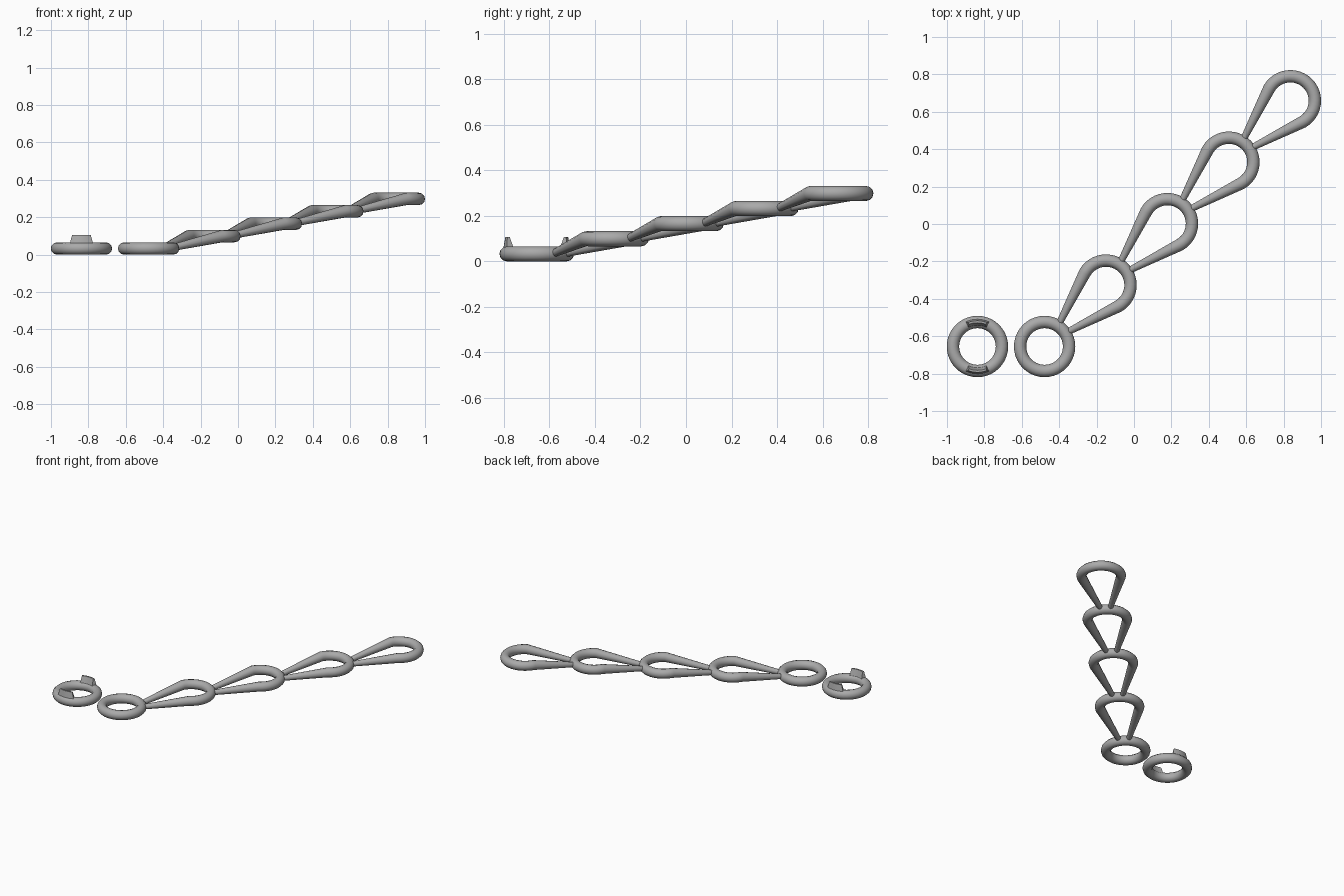
import bpy, bmesh, math
from math import sin, cos, radians

if "Cube" in bpy.data.objects:
    bpy.data.objects.remove(bpy.data.objects["Cube"])

R, T = 0.131, 0.033        # ring radius and tube radius
STEP, RISE = 0.3285, 0.0663
X0, Y0 = -0.478, -0.655    # first chain ring

mat = bpy.data.materials.new("plain_grey")
mat.diffuse_color = (0.4, 0.4, 0.4, 1)
mat.use_nodes = True
mat.node_tree.nodes["Principled BSDF"].inputs["Base Color"].default_value = mat.diffuse_color


def finish(ob):
    if not ob.data.materials:
        ob.data.materials.append(mat)
    bpy.ops.object.select_all(action='DESELECT')
    ob.select_set(True)
    bpy.context.view_layer.objects.active = ob
    bpy.ops.object.shade_smooth_by_angle(angle=radians(40))


def ring(name, x, y):
    bpy.ops.mesh.primitive_torus_add(major_radius=R, minor_radius=T, major_segments=40,
                                     minor_segments=12, location=(x, y, T))
    ob = bpy.context.object
    ob.name = name
    finish(ob)


def link(name, k):
    # open teardrop: a 210 degree arc with two tapered arms reaching down to the previous ring
    cx, cy, cz = X0 + k * STEP, Y0 + k * STEP, T + k * RISE
    px, py, pz = cx - STEP, cy - STEP, cz - RISE
    pts = [(px + R * cos(radians(33)), py + R * sin(radians(33)), pz, 0.5)]
    for i in range(25):
        a = radians(-60 + 210 * i / 24)
        pts.append((cx + R * cos(a), cy + R * sin(a), cz, 1))
    pts.append((px + R * cos(radians(57)), py + R * sin(radians(57)), pz, 0.5))
    cu = bpy.data.curves.new(name, 'CURVE')
    cu.dimensions = '3D'
    cu.bevel_depth = T
    cu.bevel_resolution = 4
    cu.use_fill_caps = True
    sp = cu.splines.new('POLY')
    sp.points.add(len(pts) - 1)
    for p, (x, y, z, r) in zip(sp.points, pts):
        p.co = (x, y, z, 1)
        p.radius = r
    ob = bpy.data.objects.new(name, cu)
    bpy.context.collection.objects.link(ob)
    bpy.ops.object.select_all(action='DESELECT')
    ob.select_set(True)
    bpy.context.view_layer.objects.active = ob
    bpy.ops.object.convert(target='MESH')
    finish(bpy.context.object)


def clip(name, x, y, mid):
    # curved wedge standing on the ring: (radius, height, half angle) profile
    prof = [(0.150, 0.04, 27), (0.138, 0.106, 21), (0.127, 0.106, 21), (0.108, 0.045, 27)]
    bm = bmesh.new()
    n = 8
    rows = []
    for i in range(n + 1):
        t = 2 * i / n - 1
        rows.append([bm.verts.new((x + r * cos(radians(mid + t * h)),
                                   y + r * sin(radians(mid + t * h)), z)) for r, z, h in prof])
    for a, b in zip(rows, rows[1:]):
        for j in range(4):
            k = (j + 1) % 4
            bm.faces.new((a[j], b[j], b[k], a[k]))
    bm.faces.new(rows[0])
    bm.faces.new(rows[-1][::-1])
    bmesh.ops.recalc_face_normals(bm, faces=bm.faces)
    me = bpy.data.meshes.new(name)
    bm.to_mesh(me)
    bm.free()
    ob = bpy.data.objects.new(name, me)
    bpy.context.collection.objects.link(ob)
    finish(ob)


# separate ring with two clips
ring("clip_ring", -0.837, Y0)
clip("clip_back", -0.837, Y0, 90)
clip("clip_front", -0.837, Y0, 270)

# chain: base ring and four rising links
ring("base_ring", X0, Y0)
for k in range(1, 5):
    link("chain_link_%d" % k, k)
